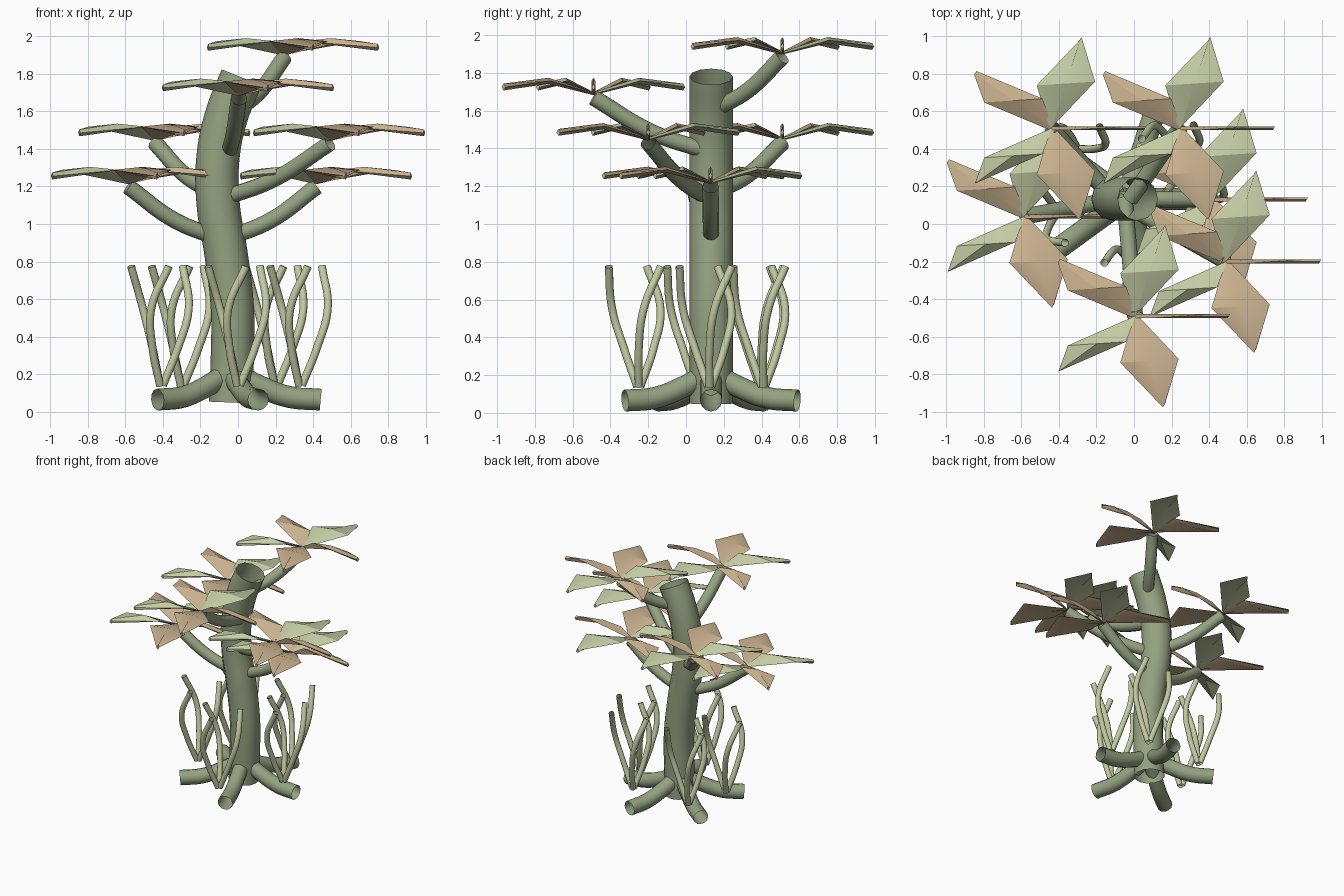
import bpy, bmesh
from math import cos, sin, radians
from mathutils import Vector

if "Cube" in bpy.data.objects:
    bpy.data.objects.remove(bpy.data.objects["Cube"])


def material(name, rgb):
    m = bpy.data.materials.new(name)
    m.use_nodes = True
    m.diffuse_color = (*rgb, 1)
    m.node_tree.nodes["Principled BSDF"].inputs["Base Color"].default_value = (*rgb, 1)
    return m


bark = material("bark green", (0.30, 0.36, 0.22))
pale = material("pale green", (0.55, 0.60, 0.37))
tan = material("tan", (0.60, 0.45, 0.28))


def activate(obj):
    bpy.ops.object.select_all(action='DESELECT')
    obj.select_set(True)
    bpy.context.view_layer.objects.active = obj


def tube(name, points, radius, mat):
    """Open-ended round tube along a smooth path."""
    curve = bpy.data.curves.new(name, 'CURVE')
    curve.dimensions = '3D'
    curve.resolution_u = 8
    curve.bevel_depth = radius
    curve.bevel_resolution = 4
    curve.use_fill_caps = False
    spline = curve.splines.new('BEZIER')
    spline.bezier_points.add(len(points) - 1)
    for bp, p in zip(spline.bezier_points, points):
        bp.co = p
        bp.handle_left_type = bp.handle_right_type = 'AUTO'
    curve.materials.append(mat)
    obj = bpy.data.objects.new(name, curve)
    bpy.context.collection.objects.link(obj)
    activate(obj)
    bpy.ops.object.convert(target='MESH')
    bpy.ops.object.shade_smooth_by_angle(angle=radians(50))


# Trunk: leaning S-curve
AXIS_X, AXIS_Y = -0.04, 0.133
trunk = [(-0.04, 0.05), (-0.03, 0.3), (-0.03, 0.55), (-0.065, 0.85),
         (-0.105, 1.1), (-0.107, 1.35), (-0.06, 1.58), (0.02, 1.78)]
tube("trunk", [(x, AXIS_Y, z) for x, z in trunk], 0.115, bark)

# Roots: five around the base, sagging outward
for i in range(5):
    a = radians(72 * i)
    path = [(AXIS_X + r * cos(a), AXIS_Y + r * sin(a), z)
            for r, z in ((0.03, 0.2), (0.17, 0.13), (0.31, 0.08), (0.48, 0.065))]
    tube("root", path, 0.058, bark)


def flower(center):
    """Five kite-shaped petals whose width always runs along x."""
    bm = bmesh.new()
    for i in range(5):
        a = radians(72 * i)
        rows = []
        for r, rise, half, thick in ((0.0, 0, 0.008, 0.008),
                                     (0.25, 0.068, 0.155, 0.016),
                                     (0.5, 0.035, 0.006, 0.018)):
            c = Vector(center) + Vector((r * cos(a), r * sin(a), rise))
            ring = [(-half, -0.01, 0), (0, 0, -thick), (half, 0.01, 0), (0, 0, thick)]
            rows.append([bm.verts.new(c + Vector(o)) for o in ring])
        faces = [bm.faces.new(rows[0]), bm.faces.new(rows[-1])]
        for low, high in zip(rows, rows[1:]):
            for k in range(4):
                n = (k + 1) % 4
                faces.append(bm.faces.new((low[k], low[n], high[n], high[k])))
        for f in faces:
            f.material_index = i % 2
    bmesh.ops.recalc_face_normals(bm, faces=bm.faces)
    mesh = bpy.data.meshes.new("flower")
    bm.to_mesh(mesh)
    bm.free()
    mesh.materials.append(tan)
    mesh.materials.append(pale)
    obj = bpy.data.objects.new("flower", mesh)
    bpy.context.collection.objects.link(obj)
    activate(obj)
    bpy.ops.object.shade_smooth_by_angle(angle=radians(30))


# Branches, each ending in a flower: trunk x, start height, flower centre
for x0, z0, end in ((-0.07, 0.92, (0.42, 0.13, 1.22)),
                    (-0.09, 0.92, (-0.585, 0.04, 1.22)),
                    (-0.10, 1.13, (0.49, -0.20, 1.45)),
                    (-0.11, 1.16, (-0.44, 0.51, 1.45)),
                    (-0.05, 1.38, (0.005, -0.49, 1.69)),
                    (-0.02, 1.60, (0.245, 0.51, 1.905))):
    start = Vector((x0, AXIS_Y, z0))
    tip = Vector(end) - Vector((0, 0, 0.02))
    middle = start.lerp(tip, 0.5) - Vector((0, 0, 0.04))
    tube("branch", [start, middle, tip], 0.043, bark)
    flower(end)

# Sprouts: clusters of three twisting stems
for cx, cy in ((0.33, 0.125), (0.2, 0.41), (-0.3, 0.4), (-0.41, 0.06), (0.0, -0.25)):
    for turn in (0, 120, 240):
        path = []
        for r, twist, z in ((0.01, 0, 0.14), (0.09, 0, 0.34),
                            (0.15, 10, 0.55), (0.165, 45, 0.775)):
            a = radians(turn + twist)
            path.append((cx + r * cos(a), cy + r * sin(a), z))
        tube("sprout", path, 0.021, pale)
